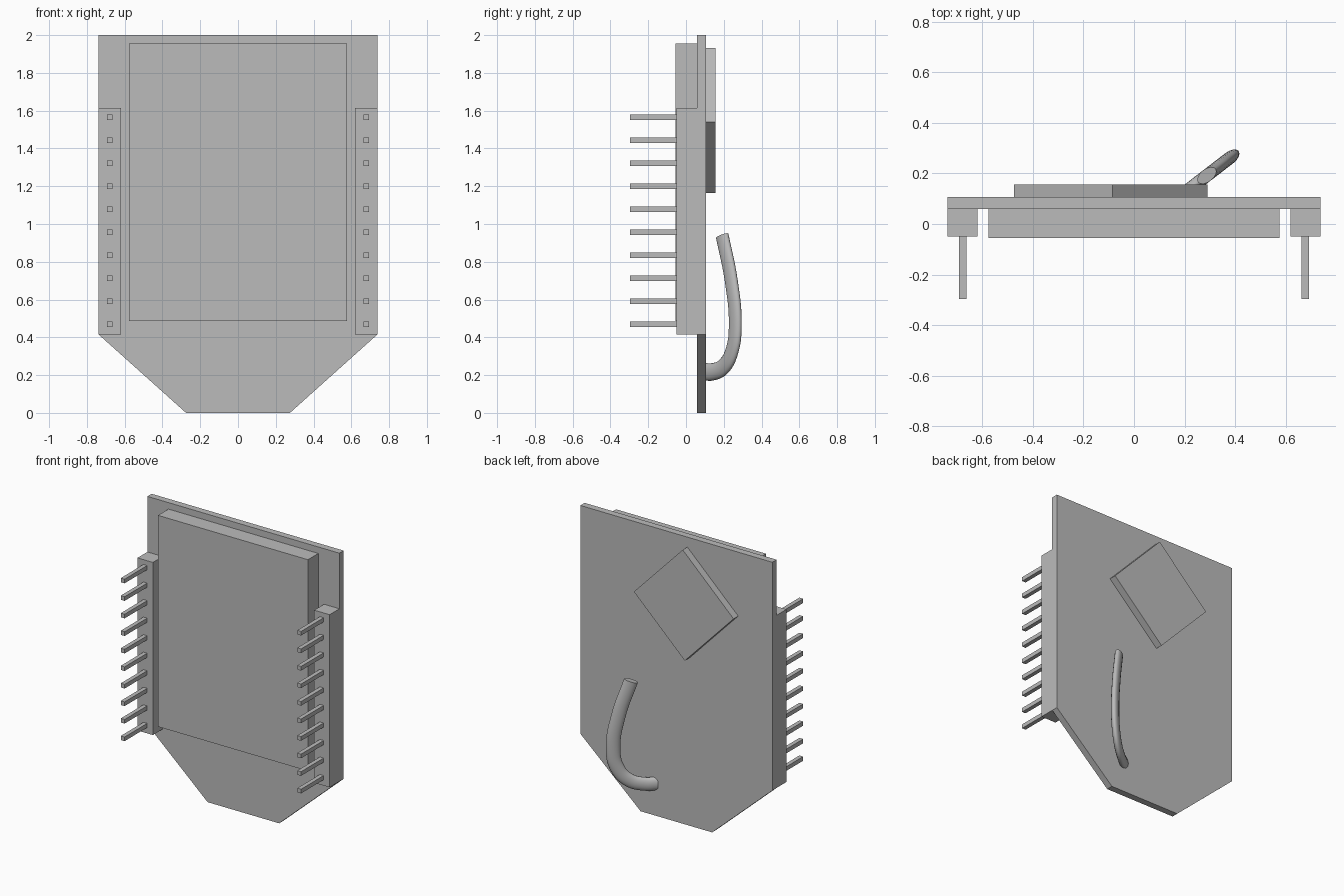
import bpy
import bmesh
import math
from mathutils import Matrix

cube = bpy.data.objects.get("Cube")
if cube:
    bpy.data.objects.remove(cube, do_unlink=True)

GREY = (0.5, 0.5, 0.5, 1.0)
grey = bpy.data.materials.new("plain_grey")
grey.use_nodes = True
grey.diffuse_color = GREY
grey.node_tree.nodes["Principled BSDF"].inputs["Base Color"].default_value = GREY

BOARD_FRONT, BOARD_BACK = 0.059, 0.106
HALF_WIDTH = 0.738


def finish(name, bm):
    bmesh.ops.recalc_face_normals(bm, faces=bm.faces)
    mesh = bpy.data.meshes.new(name)
    bm.to_mesh(mesh)
    bm.free()
    mesh.materials.append(grey)
    obj = bpy.data.objects.new(name, mesh)
    bpy.context.collection.objects.link(obj)
    return obj


def box(name, xs, ys, zs):
    """Box spanning the given low/high pairs."""
    bm = bmesh.new()
    size = [hi - lo for lo, hi in (xs, ys, zs)]
    mid = [(hi + lo) / 2 for lo, hi in (xs, ys, zs)]
    bmesh.ops.create_cube(bm, size=1, matrix=Matrix.Translation(mid) @ Matrix.Diagonal((*size, 1)))
    return finish(name, bm)


# Circuit board with tapered lower end
half = [(HALF_WIDTH, 2), (HALF_WIDTH, 0.415), (0.275, 0)]
outline = half + [(-x, z) for x, z in reversed(half)]
bm = bmesh.new()
face = bm.faces.new([bm.verts.new((x, BOARD_FRONT, z)) for x, z in outline])
extruded = bmesh.ops.extrude_face_region(bm, geom=[face])["geom"]
bmesh.ops.translate(bm, vec=(0, BOARD_BACK - BOARD_FRONT, 0),
                    verts=[v for v in extruded if isinstance(v, bmesh.types.BMVert)])
finish("board", bm)

# Front module block
box("front_module", (-0.576, 0.576), (-0.055, BOARD_FRONT), (0.487, 1.955))

# Pin headers on both sides
for side, sign in (("left", 1), ("right", -1)):
    box(side + "_header", sorted((sign * 0.62, sign * HALF_WIDTH)),
        (-0.049, BOARD_FRONT), (0.415, 1.614))
    for i in range(10):
        x, z, r = sign * 0.678, 0.47 + i * 0.1218, 0.0145
        box(f"{side}_pin_{i + 1}", (x - r, x + r), (-0.297, -0.045), (z - r, z + r))

# Chip turned to a diamond on the back
chip = box("back_chip", (-0.271, 0.271), (BOARD_BACK, 0.157), (-0.271, 0.271))
chip.location = (-0.0925, 0, 1.548)
chip.rotation_euler.y = math.radians(46.2)

# Hooked aerial with a flattened section
path = [(-0.03, 0.22), (0.052, 0.217), (0.156, 0.249), (0.226, 0.333),
        (0.252, 0.466), (0.216, 0.704), (0.139, 0.937)]
curve = bpy.data.curves.new("aerial", "CURVE")
curve.dimensions = "3D"
curve.bevel_depth = 0.046
curve.bevel_resolution = 6
curve.resolution_u = 8
curve.use_fill_caps = True
spline = curve.splines.new("BEZIER")
spline.bezier_points.add(len(path) - 1)
for point, (u, z) in zip(spline.bezier_points, path):
    point.co = (u, 0, z)
    point.handle_left_type = point.handle_right_type = "AUTO"
curve.materials.append(grey)
aerial = bpy.data.objects.new("aerial", curve)
bpy.context.collection.objects.link(aerial)
aerial.location = (0.178, 0.107, 0)
aerial.rotation_euler.z = math.radians(37.6)
aerial.scale.y = 0.55
bpy.ops.object.select_all(action="DESELECT")
aerial.select_set(True)
bpy.context.view_layer.objects.active = aerial
bpy.ops.object.convert(target="MESH")
bpy.ops.object.shade_smooth_by_angle(angle=math.radians(40))
